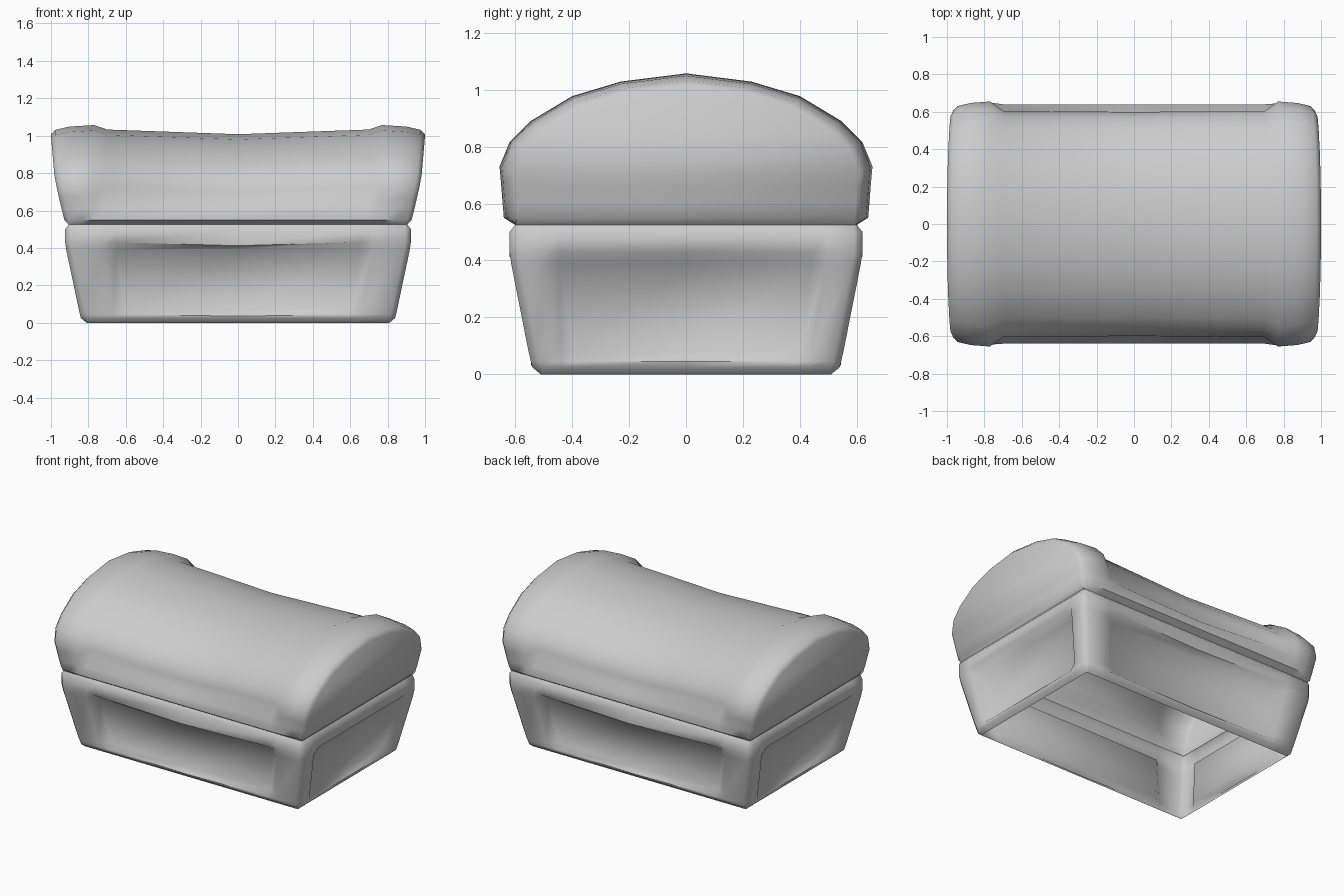
import bpy, bmesh

if "Cube" in bpy.data.objects:
    bpy.data.objects.remove(bpy.data.objects["Cube"])


def interp(table, z):
    for (z0, v0), (z1, v1) in zip(table, table[1:]):
        if z <= z1:
            return v0 + (v1 - v0) * (z - z0) / (z1 - z0)
    return table[-1][1]


def loft(name, rows, closed, caps=False, angle=1.0):
    bm = bmesh.new()
    grid = [[bm.verts.new(p) for p in r] for r in rows]
    n = len(rows[0])
    for a, b in zip(grid, grid[1:]):
        for i in range(n if closed else n - 1):
            j = (i + 1) % n
            bm.faces.new((a[i], a[j], b[j], b[i]))
    if caps:
        # strips joining the two halves of each arched end
        for r in (grid[0], grid[-1]):
            for i in range(n // 2 - 1):
                bm.faces.new((r[i], r[i + 1], r[n - 2 - i], r[n - 1 - i]))
            m = n // 2
            bm.faces.new((r[m - 1], r[m], r[m + 1]))
    bmesh.ops.recalc_face_normals(bm, faces=bm.faces)
    me = bpy.data.meshes.new(name)
    bm.to_mesh(me)
    bm.free()
    ob = bpy.data.objects.new(name, me)
    bpy.context.collection.objects.link(ob)
    bpy.ops.object.select_all(action='DESELECT')
    ob.select_set(True)
    bpy.context.view_layer.objects.active = ob
    bpy.ops.object.shade_smooth_by_angle(angle=angle)
    return ob


# Base: tapered open shell, recessed panels between corner posts and rails
# each row: z, half width, half depth, panel recess, sag at the middle, corner chamfer
BASE = [(0, .81, .51, 0, 0, .005), (.025, .84, .54, 0, 0, .03),
        (.045, .845, .545, 0, -.01, .03), (.08, .853, .553, .04, -.01, .03),
        (.388, .918, .614, .055, .005, .03), (.43, .924, .62, 0, -.018, .03),
        (.5, .924, .62, 0, 0, .03), (.525, .905, .6, 0, 0, .005)]
rows = []
for z, X, Y, d, sag, c in BASE:
    quarter = [(0, -(Y - d), z + sag), (.71 * X, -(Y - d), z), (.78 * X, -Y, z),
               (X - c, -Y, z), (X, -(Y - c), z), (X, -.80 * Y, z),
               (X - d, -.72 * Y, z), (X - d, 0, z)]
    half = quarter + [(x, -y, zz) for x, y, zz in quarter[-2::-1]]
    rows.append(half + [(-x, y, zz) for x, y, zz in half[-2:0:-1]])
loft("chest_base", rows, True, angle=.97)

# Lid: barrel arch with raised end ribs and a sagging recessed middle
RIB = [(.6, .525), (.64, .55), (.645, .61), (.65, .675), (.655, .73),
       (.62, .815), (.545, .89), (.40, .977), (.23, 1.028), (0, 1.057)]
MID = [(.6, .525), (.64, .55), (.64, .625), (.605, .675), (.605, .73),
       (.57, .805), (.505, .872), (.37, .955), (.21, 1.005), (0, 1.033)]
CENTRE = MID[:2] + [(.64, .605), (.60, .64)] + [(y * .99, z - .025) for y, z in MID[4:]]
FLARE = [(.525, .905), (.55, .93), (.77, .98), (1.0, 1.0)]


def section(x, prof, inset=0.0, flare=False):
    pts = []
    for y, z in prof:
        zz = .525 + (z - .525) * (1 - 1.9 * inset)
        k = interp(FLARE, zz) if flare else 1
        # the pinched bottom edge keeps its full depth up to the corner
        pts.append((x * k, -y * (1 - (0 if z < .53 else 1.5 * inset)), zz))
    return pts + [(px, -py, pz) for px, py, pz in pts[-2::-1]]


right = [section(.70, MID), section(.77, RIB), section(.90, RIB, .008, True),
         section(.975, RIB, .025, True), section(1.0, RIB, .05, True)]
left = [[(-x, y, z) for x, y, z in s] for s in reversed(right)]
loft("chest_lid", left + [section(0, CENTRE)] + right, False, caps=True, angle=.85)
